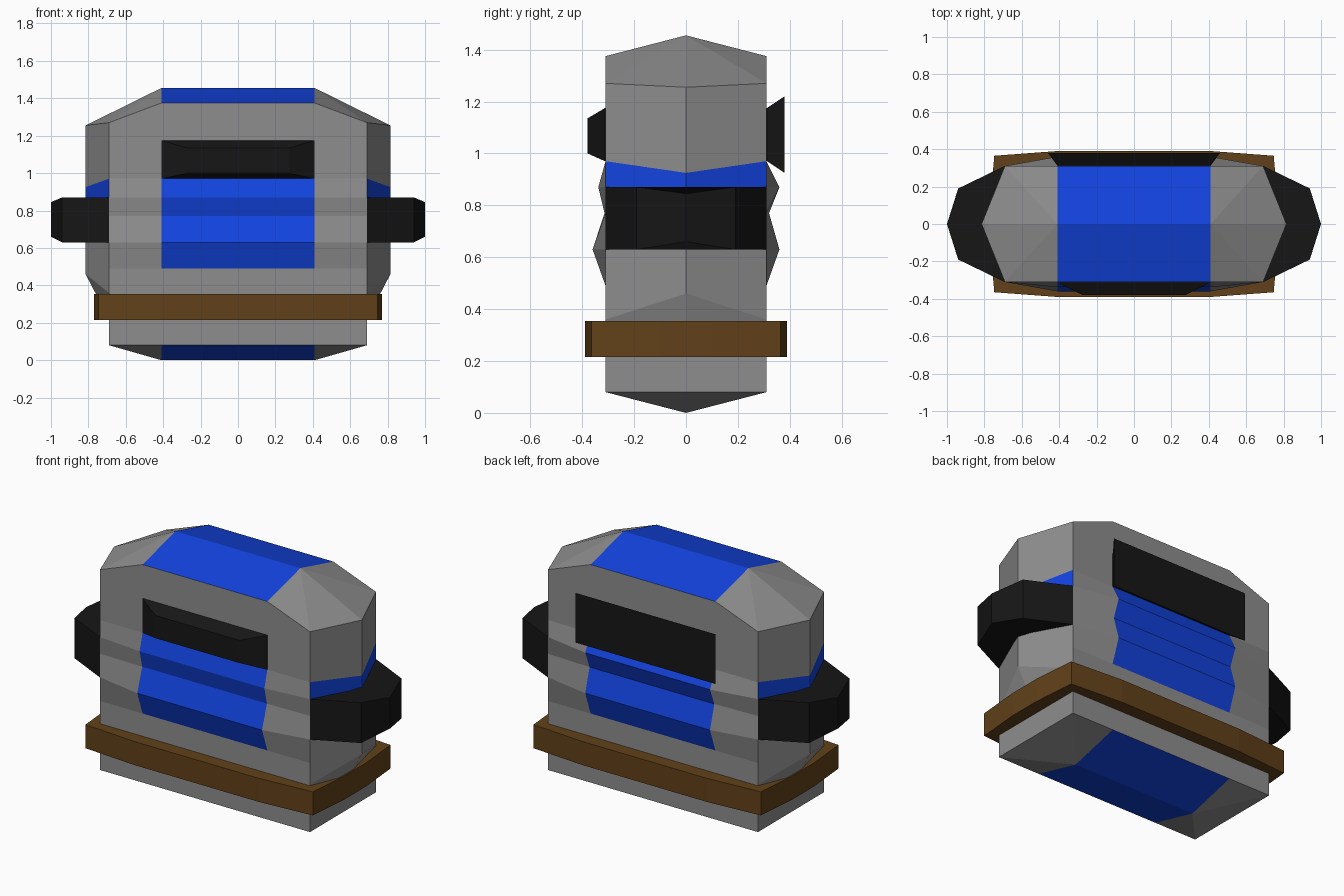
import bpy, bmesh

if "Cube" in bpy.data.objects:
    bpy.data.objects.remove(bpy.data.objects["Cube"])


def material(name, rgb):
    m = bpy.data.materials.new(name)
    m.diffuse_color = (*rgb, 1)
    m.use_nodes = True
    m.node_tree.nodes["Principled BSDF"].inputs["Base Color"].default_value = m.diffuse_color
    return m


GREY = material("grey", (0.27, 0.27, 0.27))
BLUE = material("blue", (0.006, 0.056, 0.74))
BLACK = material("black", (0.008, 0.008, 0.008))
BROWN = material("brown", (0.12, 0.053, 0.01))


def finish(name, bm, mats):
    bmesh.ops.recalc_face_normals(bm, faces=bm.faces)
    me = bpy.data.meshes.new(name)
    bm.to_mesh(me)
    bm.free()
    for m in mats:
        me.materials.append(m)
    ob = bpy.data.objects.new(name, me)
    bpy.context.collection.objects.link(ob)
    return ob


def loft(name, rings, mat):
    """Skin closed rings of equal length and cap both ends."""
    bm = bmesh.new()
    rows = [[bm.verts.new(p) for p in r] for r in rings]
    n = len(rows[0])
    for a, b in zip(rows, rows[1:]):
        for i in range(n):
            bm.faces.new((a[i], a[(i + 1) % n], b[(i + 1) % n], b[i]))
    bm.faces.new(rows[0])
    bm.faces.new(rows[-1])
    return finish(name, bm, [mat])


# Body rows: panel z, corner z, side-middle z, side-middle x, front y, back y
ROWS = [
    (0.08, 0.08, 0.08, 0.69, 0.31, 0.31),
    (0.22, 0.22, 0.22, 0.69, 0.31, 0.31),
    (0.36, 0.36, 0.46, 0.815, 0.31, 0.31),
    (0.49, 0.49, 0.52, 0.815, 0.31, 0.31),
    (0.63, 0.63, 0.66, 0.815, 0.36, 0.36),
    (0.77, 0.77, 0.75, 0.815, 0.314, 0.32),
    (0.87, 0.87, 0.845, 0.815, 0.338, 0.36),
    (0.97, 0.97, 0.925, 0.815, 0.31, 0.31),
    (1.175, 1.175, 1.15, 0.815, 0.31, 0.31),
    (1.375, 1.27, 1.255, 0.815, 0.31, 0.31),
]
bm = bmesh.new()
rows = []
for zp, zc, zm, xm, yf, yb in ROWS:
    pts = [(-0.69, -0.31, zc), (-0.41, -yf, zp), (0.41, -yf, zp), (0.69, -0.31, zc), (xm, 0, zm),
           (0.69, 0.31, zc), (0.41, yb, zp), (-0.41, yb, zp), (-0.69, 0.31, zc), (-xm, 0, zm)]
    rows.append([bm.verts.new(p) for p in pts])
for r in range(len(rows) - 1):
    for i in range(10):
        j = (i + 1) % 10
        f = bm.faces.new((rows[r][i], rows[r][j], rows[r + 1][j], rows[r + 1][i]))
        ribbed = i in (1, 6) and 3 <= r <= 6      # ribbed panels front and back
        stripe = i in (3, 4, 8, 9) and r == 6     # stripe above the side bands
        f.material_index = 1 if ribbed or stripe else 0
# Roof and underside, each closed onto a central ridge
for ring, z in ((rows[-1], 1.455), (rows[0], 0.0)):
    left, right = bm.verts.new((-0.41, 0, z)), bm.verts.new((0.41, 0, z))
    for i in range(10):
        a, b = ring[i], ring[(i + 1) % 10]
        if i in (1, 6):
            p, q = (right, left) if i == 1 else (left, right)
            bm.faces.new((a, b, p, q)).material_index = 1
        else:
            bm.faces.new((a, b, right if i in (2, 3, 4, 5) else left))
finish("body", bm, [GREY, BLUE])

# Belt: a slightly bowed outline around the body
half = [(0.41, -0.39), (0.747, -0.365), (0.77, -0.1), (0.77, 0.1), (0.747, 0.365), (0.41, 0.39)]
outline = half + [(-x, -y) for x, y in half]
loft("belt", [[(x, y, z) for x, y in outline] for z in (0.215, 0.355)], BROWN)

# Side bands, narrowing in height at the outermost point
for s, side in ((1, "right"), (-1, "left")):
    path = [(0.69, -0.311, 0.63, 0.87), (0.94, -0.19, 0.63, 0.87), (1.0, 0, 0.66, 0.845),
            (0.94, 0.19, 0.63, 0.87), (0.69, 0.311, 0.63, 0.87), (0.69, 0, 0.66, 0.845)]
    loft(side + "_band", [[(s * x, y, p[k]) for p in path for x, y in [p[:2]]] for k in (2, 3)], BLACK)


def rect(w, y, z0, z1):
    return [(-w, y, z0), (w, y, z0), (w, y, z1), (-w, y, z1)]


# Front block tapers outward, back block flares outward
loft("front_block", [rect(0.41, -0.30, 0.97, 1.175), rect(0.41, -0.312, 0.97, 1.175),
                     rect(0.275, -0.38, 1.0, 1.135)], BLACK)
loft("back_block", [rect(0.41, 0.30, 0.97, 1.175), rect(0.41, 0.312, 0.97, 1.175),
                    rect(0.46, 0.38, 0.925, 1.22)], BLACK)
